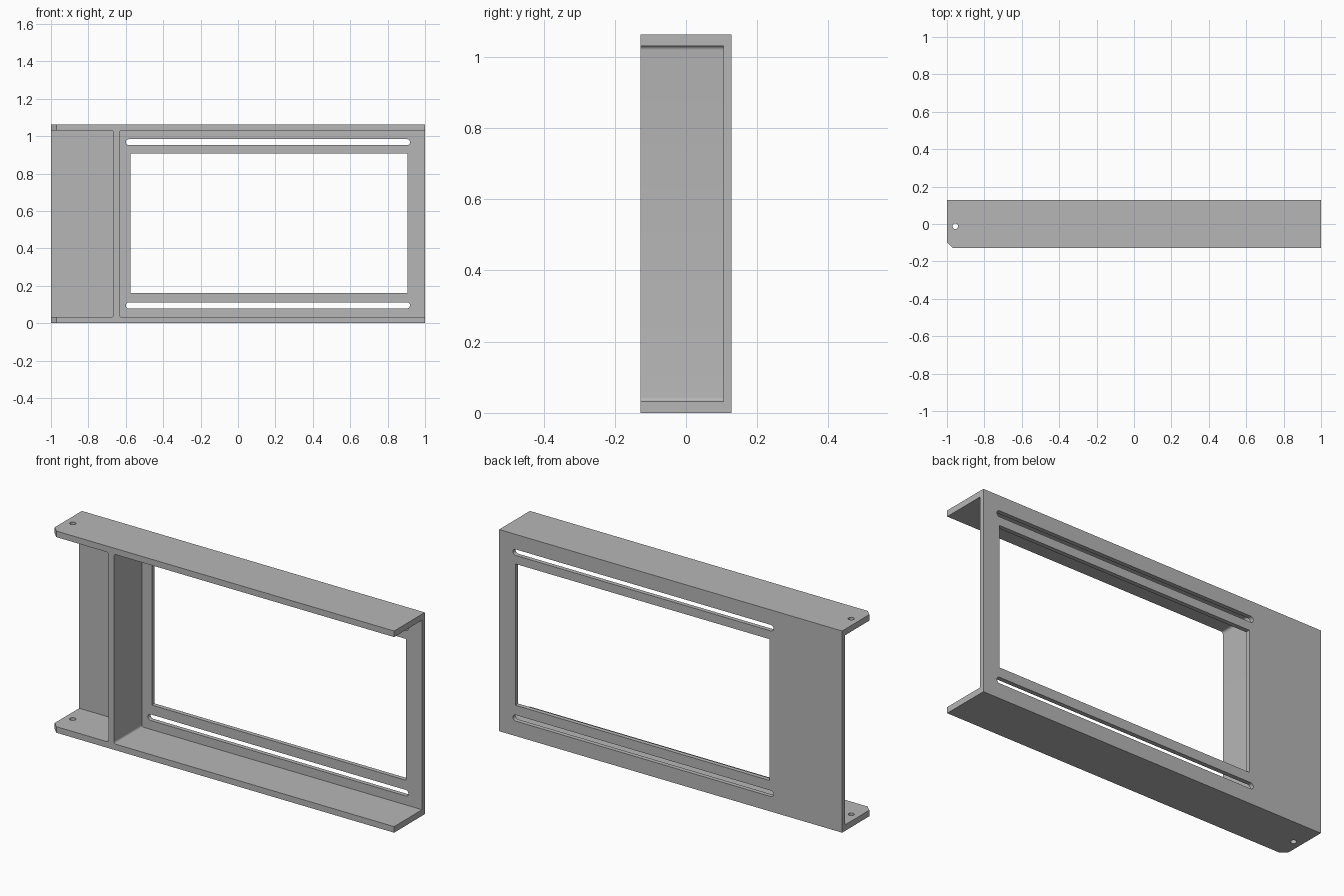
import bpy, bmesh
from math import cos, sin, pi, radians
from mathutils import Matrix, Vector

cube = bpy.data.objects.get("Cube")
if cube:
    bpy.data.objects.remove(cube, do_unlink=True)

# Overall sizes
HEIGHT, HALF_DEPTH, WALL = 1.063, 0.128, 0.032
BACK_INNER = 0.105
MID = HEIGHT / 2

grey = bpy.data.materials.new("plain grey")
grey.use_nodes = True
colour = (0.47, 0.47, 0.47, 1)
grey.diffuse_color = colour
grey.node_tree.nodes["Principled BSDF"].inputs["Base Color"].default_value = colour


def arc(cx, cy, r, start, end, steps=10):
    angles = [radians(start + (end - start) * i / steps) for i in range(steps + 1)]
    return [(cx + r * cos(a), cy + r * sin(a)) for a in angles]


def rect(x0, y0, x1, y1):
    return [(x0, y0), (x1, y0), (x1, y1), (x0, y1)]


def slot(x0, x1, y, r):
    return arc(x1 - r, y, r, -90, 90) + arc(x0 + r, y, r, 90, 270)


def sheet(name, loops, thickness, matrix):
    """Flat sheet: first loop is the outline, the others are holes."""
    curve = bpy.data.curves.new(name + "_profile", "CURVE")
    curve.dimensions = "2D"
    curve.fill_mode = "BOTH"
    curve.extrude = thickness / 2
    for loop in loops:
        spline = curve.splines.new("POLY")
        spline.points.add(len(loop) - 1)
        for point, (x, y) in zip(spline.points, loop):
            point.co = (x, y, 0, 1)
        spline.use_cyclic_u = True
    helper = bpy.data.objects.new(name + "_helper", curve)
    bpy.context.collection.objects.link(helper)
    bpy.context.view_layer.update()
    mesh = bpy.data.meshes.new_from_object(
        helper.evaluated_get(bpy.context.evaluated_depsgraph_get()))
    bpy.data.objects.remove(helper, do_unlink=True)
    bpy.data.curves.remove(curve)

    bm = bmesh.new()
    bm.from_mesh(mesh)
    bmesh.ops.remove_doubles(bm, verts=bm.verts, dist=0.0001)
    bmesh.ops.transform(bm, matrix=matrix, verts=bm.verts)
    bmesh.ops.recalc_face_normals(bm, faces=bm.faces)
    bm.to_mesh(mesh)
    bm.free()
    mesh.name = name
    mesh.materials.clear()
    mesh.materials.append(grey)
    mesh.shade_smooth()
    mesh.set_sharp_from_angle(angle=radians(30))
    obj = bpy.data.objects.new(name, mesh)
    bpy.context.collection.objects.link(obj)
    return obj


def upright(y):
    return Matrix.Translation(Vector((0, y, 0))) @ Matrix.Rotation(pi / 2, 4, "X")


# Top and bottom flanges with a clipped front corner and a pin hole
flange = [(-0.97, -HALF_DEPTH), (1, -HALF_DEPTH), (1, HALF_DEPTH),
          (-1, HALF_DEPTH), (-1, -HALF_DEPTH + 0.03)]
pin_hole = arc(-0.955, -0.012, 0.015, 0, 342, 19)
for name, z in (("bottom_flange", WALL / 2), ("top_flange", HEIGHT - WALL / 2)):
    sheet(name, [flange, pin_hole], WALL, Matrix.Translation((0, 0, z)))

# Back plate with a window and two long slots
sheet("back_plate",
      [rect(-1, WALL, 1, HEIGHT - WALL),
       rect(-0.576, 0.162, 0.906, 0.907),
       slot(-0.6, 0.92, 0.095, 0.016),
       slot(-0.6, 0.92, HEIGHT - 0.095, 0.016)],
      HALF_DEPTH - BACK_INNER, upright((HALF_DEPTH + BACK_INNER) / 2))

# Divider wall, filleted into both flanges
fillet, half = 0.012, 0.016
side = (arc(half + fillet, WALL + fillet, fillet, 270, 180, 6)
        + arc(half + fillet, HEIGHT - WALL - fillet, fillet, 180, 90, 6))
centre = -0.65
outline = ([(centre + x, z) for x, z in side]
           + [(centre - x, z) for x, z in reversed(side)])
sheet("divider_wall", [outline], HALF_DEPTH + BACK_INNER,
      upright((BACK_INNER - HALF_DEPTH) / 2))
